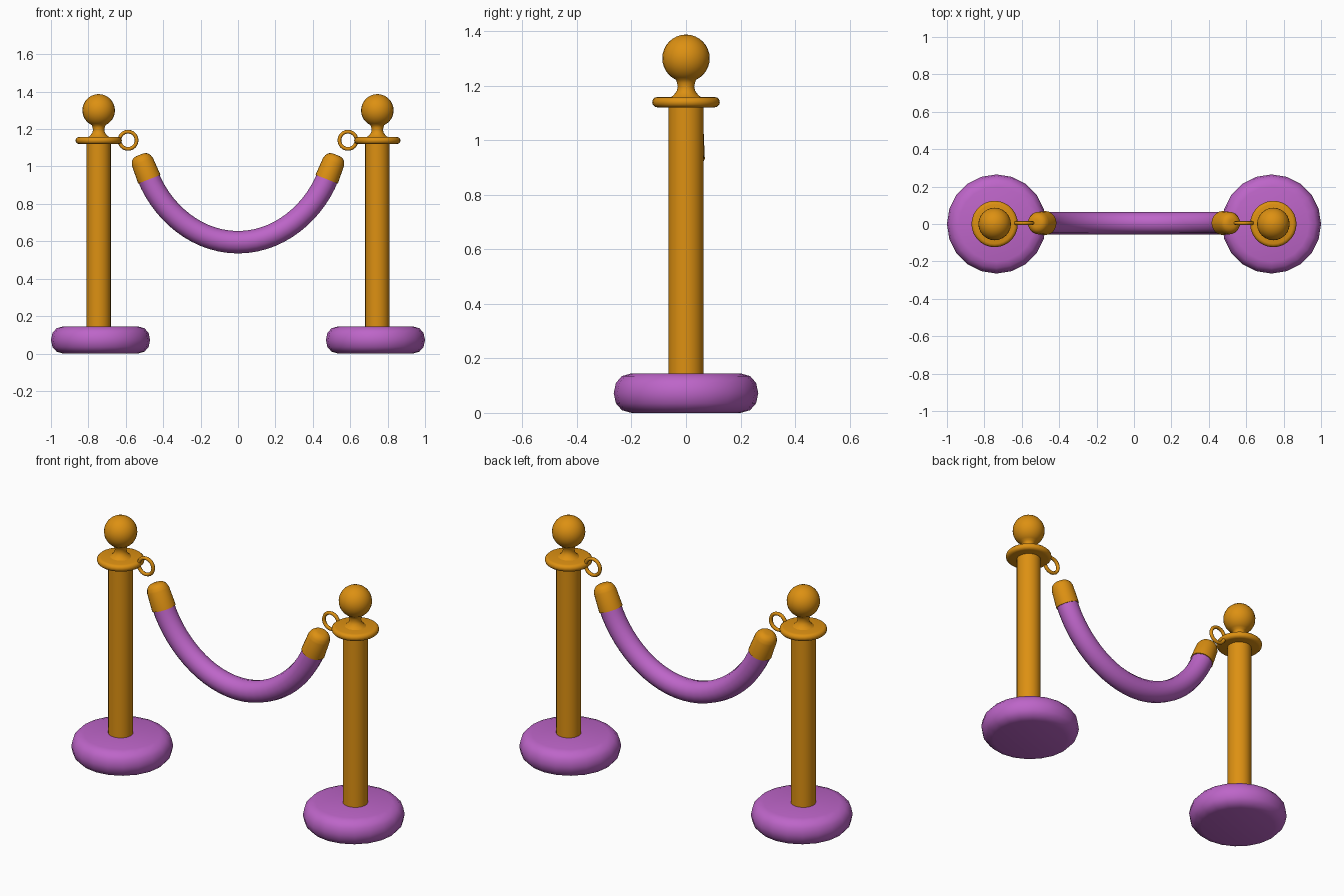
import bpy, bmesh, math
from mathutils import Vector

if "Cube" in bpy.data.objects:
    bpy.data.objects.remove(bpy.data.objects["Cube"])


def material(name, rgb):
    m = bpy.data.materials.new(name)
    m.use_nodes = True
    color = (*rgb, 1)
    m.diffuse_color = color
    m.node_tree.nodes["Principled BSDF"].inputs["Base Color"].default_value = color
    return m


gold = material("gold", (0.72, 0.28, 0.006))
purple = material("purple", (0.51, 0.13, 0.58))


def finish(ob, mat, angle=50):
    ob.data.materials.append(mat)
    bpy.ops.object.select_all(action="DESELECT")
    ob.select_set(True)
    bpy.context.view_layer.objects.active = ob
    bpy.ops.object.shade_smooth_by_angle(angle=math.radians(angle))
    return ob


def lathe(name, profile, sides, mat, location, axis=(0, 0, 1), angle=50):
    """Revolve (radius, height) points into a closed solid."""
    bm = bmesh.new()
    rings = []
    for r, z in profile:
        rings.append([bm.verts.new((r * math.cos(a), r * math.sin(a), z))
                      for a in (math.tau * i / sides for i in range(sides))])
    for low, high in zip(rings, rings[1:]):
        for i in range(sides):
            j = (i + 1) % sides
            bm.faces.new((low[i], low[j], high[j], high[i]))
    bm.faces.new(rings[0][::-1])
    bm.faces.new(rings[-1])
    me = bpy.data.meshes.new(name)
    bm.to_mesh(me)
    bm.free()
    ob = bpy.data.objects.new(name, me)
    bpy.context.collection.objects.link(ob)
    ob.location = location
    ob.rotation_mode = "QUATERNION"
    ob.rotation_quaternion = Vector((0, 0, 1)).rotation_difference(Vector(axis))
    return finish(ob, mat, angle)


def arc(cr, cz, radius, start, end, steps):
    """Profile points on an arc, angles in degrees."""
    angles = [math.radians(start + (end - start) * i / steps) for i in range(steps + 1)]
    return [(cr + radius * math.cos(a), cz + radius * math.sin(a)) for a in angles]


base_profile = [(0.2, 0), (0.235, 0.01), (0.257, 0.035), (0.265, 0.072),
                (0.257, 0.11), (0.235, 0.135), (0.2, 0.145)]
post_profile = [(0.065, 0.13), (0.065, 1.125)]
collar_profile = arc(0.105, 1.139, 0.019, -90, 90, 6)
# Flared neck running into the ball
finial_profile = ([(0.06, 1.155), (0.045, 1.165), (0.034, 1.18), (0.03, 1.195), (0.033, 1.21)]
                  + arc(0, 1.3, 0.087, -65, 89, 14))
cap_profile = [(0.064, 0), (0.06, 0.1)] + arc(0.018, 0.1, 0.04, 10, 88, 5)

for side, label in ((1, "left"), (-1, "right")):
    x = 0.745 * side
    lathe(label + "_base", base_profile, 20, purple, (0.735 * side, 0, 0))
    lathe(label + "_post", post_profile, 24, gold, (x, 0, 0))
    lathe(label + "_collar", collar_profile, 28, gold, (x, 0, 0))
    lathe(label + "_finial", finial_profile, 24, gold, (x, 0, 0))
    lathe(label + "_rope_cap", cap_profile, 20, gold,
          (0.474 * side, 0.005, 0.932), (0.37 * side, 0, 0.93))
    # Hanging ring beside the collar
    bpy.ops.mesh.primitive_torus_add(
        major_radius=0.046, minor_radius=0.01, major_segments=24, minor_segments=8,
        location=(0.588 * side, 0.005, 1.14), rotation=(math.pi / 2, 0, 0))
    ring = bpy.context.object
    ring.name = label + "_ring"
    finish(ring, gold)

# Sagging rope as a bevelled curve, converted to a mesh
curve = bpy.data.curves.new("rope", "CURVE")
curve.dimensions = "3D"
curve.bevel_depth = 0.06
curve.bevel_resolution = 4
curve.resolution_u = 14
curve.use_fill_caps = True
spline = curve.splines.new("BEZIER")
spline.bezier_points.add(2)
for point, s in zip(spline.bezier_points, (-1, 0, 1)):
    co = Vector((0.48 * s, 0.005, 0.945 if s else 0.595))
    handle = Vector((0.075, 0, 0.19 * s)) if s else Vector((0.22, 0, 0))
    point.handle_left_type = point.handle_right_type = "FREE"
    point.co = co
    point.handle_left = co - handle
    point.handle_right = co + handle
rope = bpy.data.objects.new("rope", curve)
bpy.context.collection.objects.link(rope)
bpy.ops.object.select_all(action="DESELECT")
rope.select_set(True)
bpy.context.view_layer.objects.active = rope
bpy.ops.object.convert(target="MESH")
finish(bpy.context.object, purple)
